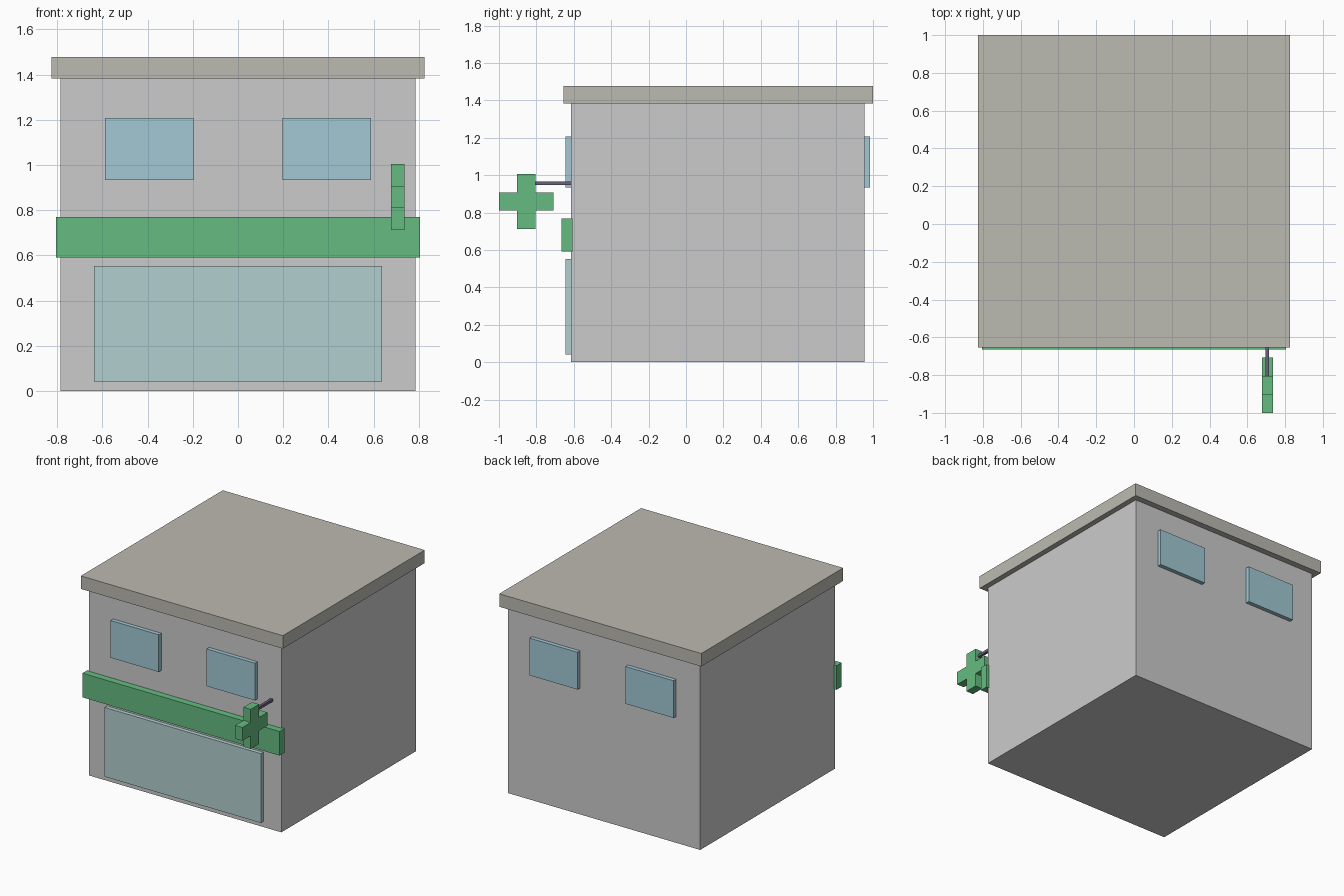
import bpy, bmesh

if "Cube" in bpy.data.objects:
    bpy.data.objects.remove(bpy.data.objects["Cube"])


def material(name, rgb):
    m = bpy.data.materials.new(name)
    m.diffuse_color = (*rgb, 1)
    m.use_nodes = True
    m.node_tree.nodes["Principled BSDF"].inputs["Base Color"].default_value = m.diffuse_color
    return m


GREEN = material("green", (0.13, 0.50, 0.22))
GLASS = material("window_glass", (0.36, 0.58, 0.66))
SHOP_GLASS = material("shop_glass", (0.45, 0.62, 0.63))
ROOF = material("roof_stone", (0.50, 0.49, 0.44))
METAL = material("dark_metal", (0.14, 0.12, 0.19))


def finish(name, bm, mat):
    bmesh.ops.recalc_face_normals(bm, faces=bm.faces)
    mesh = bpy.data.meshes.new(name)
    bm.to_mesh(mesh)
    bm.free()
    obj = bpy.data.objects.new(name, mesh)
    bpy.context.collection.objects.link(obj)
    if mat:
        mesh.materials.append(mat)
    return obj


def box(name, xs, ys, zs, mat=None):
    bm = bmesh.new()
    bmesh.ops.create_cube(bm, size=1)
    for v in bm.verts:
        v.co = [r[0] if c < 0 else r[1] for c, r in zip(v.co, (xs, ys, zs))]
    return finish(name, bm, mat)


FRONT, BACK = -0.615, 0.955

# Building shell and overhanging flat roof
box("walls", (-0.785, 0.785), (FRONT, BACK), (0, 1.382))
box("roof_slab", (-0.825, 0.825), (-0.655, 1.0), (1.382, 1.478), ROOF)

# Shop front and fascia band
box("shop_window", (-0.638, 0.638), (-0.645, FRONT), (0.042, 0.553), SHOP_GLASS)
box("fascia_band", (-0.805, 0.805), (-0.665, -0.606), (0.591, 0.769), GREEN)

# Upper windows, mirrored left/right on front and back
for side, ys in (("front", (-0.645, FRONT)), ("back", (BACK, 0.985))):
    for label, s in (("left", -1), ("right", 1)):
        xs = sorted((s * 0.196, s * 0.589))
        box(f"{side}_window_{label}", xs, ys, (0.933, 1.208), GLASS)

# Projecting cross sign: profile in the y-z plane, extruded along x
cy, cz, a, b = -0.854, 0.859, 0.049, 0.146
outline = [(a, a), (a, b), (-a, b), (-a, a), (-b, a), (-b, -a),
           (-a, -a), (-a, -b), (a, -b), (a, -a), (b, -a), (b, a)]
bm = bmesh.new()
face = bm.faces.new([bm.verts.new((0.677, cy + y, cz + z)) for y, z in outline])
ext = bmesh.ops.extrude_face_region(bm, geom=[face], use_keep_orig=True)
moved = [g for g in ext["geom"] if isinstance(g, bmesh.types.BMVert)]
bmesh.ops.translate(bm, verts=moved, vec=(0.059, 0, 0))
finish("cross_sign", bm, GREEN)

# Bracket from wall to cross
box("sign_bracket", (0.697, 0.716), (-0.805, FRONT), (0.947, 0.967), METAL)
